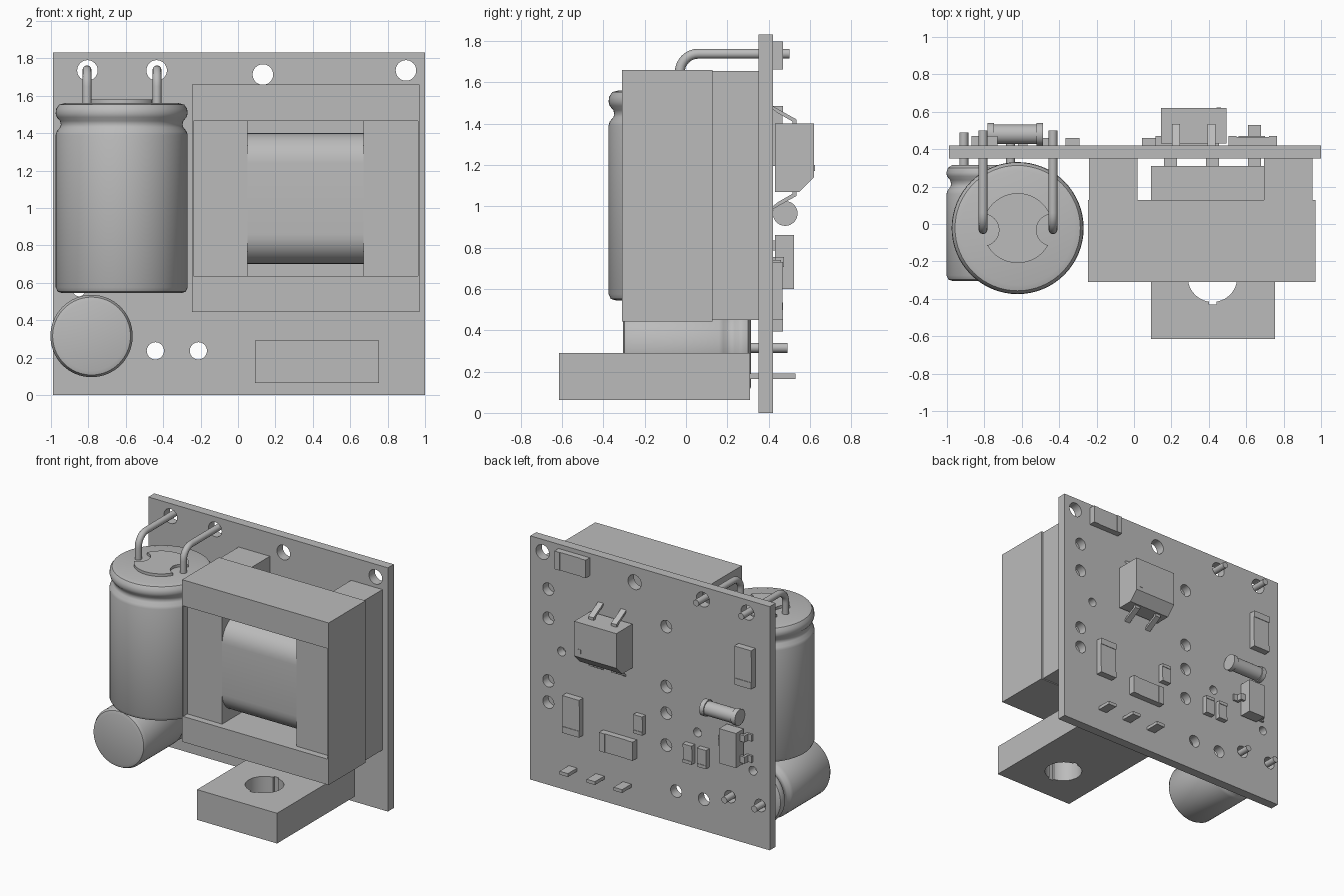
import bpy, bmesh, math
from mathutils import Matrix, Vector

old = bpy.data.objects.get("Cube")
if old:
    bpy.data.objects.remove(old, do_unlink=True)

GREY = (0.5, 0.5, 0.5, 1)
grey = bpy.data.materials.new("plain grey")
grey.use_nodes = True
grey.diffuse_color = GREY
grey.node_tree.nodes["Principled BSDF"].inputs["Base Color"].default_value = GREY


def activate(ob):
    bpy.ops.object.select_all(action='DESELECT')
    ob.select_set(True)
    bpy.context.view_layer.objects.active = ob


def finish(name, bm, smooth=False):
    bmesh.ops.recalc_face_normals(bm, faces=bm.faces)
    me = bpy.data.meshes.new(name)
    bm.to_mesh(me)
    bm.free()
    me.materials.append(grey)
    ob = bpy.data.objects.new(name, me)
    bpy.context.collection.objects.link(ob)
    if smooth:
        activate(ob)
        bpy.ops.object.shade_smooth_by_angle(angle=math.radians(35))
    return ob


def add_box(bm, x, y, z):
    """Box from (low, high) ranges."""
    mid = [sum(r) / 2 for r in (x, y, z)]
    size = [r[1] - r[0] for r in (x, y, z)]
    bmesh.ops.create_cube(bm, size=1, matrix=Matrix.Translation(mid) @ Matrix.Diagonal((*size, 1)))


def box(name, x, y, z):
    bm = bmesh.new()
    add_box(bm, x, y, z)
    return finish(name, bm)


def add_cyl(bm, centre, r, depth, axis='Y', sides=32):
    turn = {'X': Matrix.Rotation(math.pi / 2, 4, 'Y'),
            'Y': Matrix.Rotation(-math.pi / 2, 4, 'X'), 'Z': Matrix()}[axis]
    bmesh.ops.create_cone(bm, cap_ends=True, segments=sides, radius1=r, radius2=r,
                          depth=depth, matrix=Matrix.Translation(centre) @ turn)


def lathe(name, profile, origin, lying=False, steps=64):
    """Spin (radius, height) points about z, or lay the result along +y."""
    bm = bmesh.new()
    vs = [bm.verts.new((r, 0, h)) for r, h in profile]
    es = [bm.edges.new(p) for p in zip(vs, vs[1:])]
    bmesh.ops.spin(bm, geom=vs + es, cent=(0, 0, 0), axis=(0, 0, 1), angle=2 * math.pi, steps=steps)
    bmesh.ops.remove_doubles(bm, verts=bm.verts, dist=1e-4)
    turn = Matrix.Rotation(-math.pi / 2, 4, 'X') if lying else Matrix()
    bm.transform(Matrix.Translation(origin) @ turn)
    return finish(name, bm, True)


def extrude_x(name, yz, x0, x1, smooth=False):
    """Extrude a y-z outline along x."""
    bm = bmesh.new()
    face = bm.faces.new([bm.verts.new((x0, y, z)) for y, z in yz])
    new = bmesh.ops.extrude_face_region(bm, geom=[face])["geom"]
    bmesh.ops.translate(bm, vec=(x1 - x0, 0, 0), verts=[v for v in new if isinstance(v, bmesh.types.BMVert)])
    return finish(name, bm, smooth)


def arc(cy, cz, r, a0, a1, n=8):
    return [(cy + r * math.cos(math.radians(a0 + (a1 - a0) * i / n)),
             cz + r * math.sin(math.radians(a0 + (a1 - a0) * i / n))) for i in range(n + 1)]


def tube(name, points, r):
    cu = bpy.data.curves.new(name, 'CURVE')
    cu.dimensions = '3D'
    cu.bevel_depth, cu.bevel_resolution, cu.use_fill_caps = r, 4, True
    sp = cu.splines.new('POLY')
    sp.points.add(len(points) - 1)
    for p, co in zip(sp.points, points):
        p.co = (*co, 1)
    cu.materials.append(grey)
    ob = bpy.data.objects.new(name, cu)
    bpy.context.collection.objects.link(ob)
    activate(ob)
    bpy.ops.object.convert(target='MESH')
    bpy.ops.object.shade_smooth_by_angle(angle=math.radians(40))


def cut(ob, bm):
    cutter = finish("cutter", bm)
    cutter.hide_render = True
    mod = ob.modifiers.new("cut", 'BOOLEAN')
    mod.operation, mod.object, mod.solver = 'DIFFERENCE', cutter, 'EXACT'
    activate(ob)
    bpy.ops.object.modifier_apply(modifier=mod.name)
    bpy.data.objects.remove(cutter, do_unlink=True)
    bpy.ops.object.shade_smooth_by_angle(angle=math.radians(35))


BACK = 0.42

# Circuit board with drilled holes
board = box("circuit_board", (-0.99, 1), (0.35, BACK), (0, 1.83))
holes = bmesh.new()
groups = [
    (0.055, [(-0.805, 1.735), (-0.435, 1.735), (0.133, 1.713), (0.898, 1.735)]),
    (0.046, [(-0.442, 0.236), (-0.212, 0.236), (-0.91, 0.315), (-0.66, 0.315)]),
    (0.046, [(-0.13, z) for z in (1.45, 1.0, 0.8, 0.56)]),
    (0.046, [(0.85, z) for z in (1.47, 1.25, 0.78, 0.62)]),
    (0.033, [(0.74, 1.03), (-0.39, 0.725), (-0.85, 0.56)]),
]
for r, spots in groups:
    for x, z in spots:
        add_cyl(holes, (x, 0.385, z), r, 0.3)
cut(board, holes)

# Large upright capacitor
CX, CY = -0.622, -0.022
lathe("large_capacitor_can", [
    (0, 0.545), (0.32, 0.545), (0.342, 0.552), (0.353, 0.575), (0.353, 1.39), (0.347, 1.41),
    (0.33, 1.43), (0.325, 1.445), (0.33, 1.465), (0.347, 1.485), (0.353, 1.505), (0.35, 1.53),
    (0.335, 1.552), (0.305, 1.56), (0, 1.56)], (CX, CY, 0))
bm = bmesh.new()
add_cyl(bm, (CX, CY, 1.56), 0.187, 0.04, 'Z', 48)
seal = finish("large_capacitor_seal", bm)
bm = bmesh.new()
for s in (-1, 1):
    add_cyl(bm, (CX + s * 0.185, CY - 0.01, 1.56), 0.085, 0.2, 'Z')
cut(seal, bm)
for side, x in (("right", -0.807), ("left", -0.433)):
    bend = arc(0.06, 1.648, 0.09, 180, 90)
    tube(side + "_capacitor_lead", [(x, -0.03, 1.54)] + [(x, y, z) for y, z in bend] + [(x, 0.5, 1.738)], 0.024)

# Small lying capacitor
lathe("small_capacitor_can", [
    (0, -0.305), (0.185, -0.305), (0.208, -0.298), (0.22, -0.275), (0.22, 0.16), (0.213, 0.18),
    (0.198, 0.2), (0.195, 0.215), (0.2, 0.235), (0.217, 0.255), (0.22, 0.275), (0.212, 0.3),
    (0.19, 0.315), (0, 0.315)], (-0.783, 0, 0.315), lying=True)
for side, x in (("outer", -0.91), ("inner", -0.66)):
    tube(side + "_small_capacitor_lead", [(x, 0.3, 0.315), (x, 0.49, 0.315)], 0.024)

# Transformer core: open-fronted shell with two rear legs
X0, X1, F, R = -0.247, 0.97, -0.31, 0.128
box("core_top", (X0, X1), (F, R), (1.465, 1.66))
box("core_bottom", (X0, X1), (F, R), (0.443, 0.635))
box("core_back", (X0, X1), (-0.02, R), (0.635, 1.465))
box("core_right_wall", (X0, X0 + 0.008), (F, R), (0.635, 1.465))
box("core_left_wall", (X1 - 0.008, X1), (F, R), (0.635, 1.465))
box("right_rear_leg", (-0.24, 0.02), (R, 0.355), (0.45, 1.655))
box("left_rear_leg", (0.695, 0.955), (R, 0.355), (0.45, 1.655))

# Bobbin cheeks and rounded winding
box("right_cheek", (X0 + 0.008, 0.05), (-0.26, -0.02), (0.635, 1.465))
box("left_cheek", (0.67, X1 - 0.008), (-0.26, -0.02), (0.635, 1.465))
outline = [(0, 0.70)] + arc(-0.1, 0.86, 0.16, 270, 180) + arc(-0.1, 1.24, 0.16, 180, 90) + [(0, 1.40)]
extrude_x("winding", outline, 0.05, 0.67, True)

# Terminal block with a vertical hole, notches and three pins
block = box("terminal_block", (0.09, 0.755), (-0.615, 0.31), (0.063, 0.29))
bm = bmesh.new()
add_cyl(bm, (0.42, -0.285, 0.18), 0.132, 0.6, 'Z', 48)
cut(block, bm)
bm = bmesh.new()
add_box(bm, (0.4, 0.44), (-0.43, -0.14), (-0.2, 0.6))
cut(block, bm)
for i, x in enumerate((0.195, 0.42, 0.645)):
    box(f"terminal_pin_{i + 1}", (x - 0.035, x + 0.035), (0.3, 0.53), (0.165, 0.19))


# Chip parts on the back: thin body with two raised end caps
def chip(name, x, z, w, h, top=0.47):
    bm = bmesh.new()
    add_box(bm, (x - w / 2, x + w / 2), (BACK - 0.01, top - 0.004), (z - h / 2, z + h / 2))
    cap = max(w, h) * 0.17
    for s in (-1, 1):
        if w > h:
            c = x + s * (w - cap) / 2
            add_box(bm, (c - cap / 2, c + cap / 2), (BACK - 0.01, top), (z - h / 2, z + h / 2))
        else:
            c = z + s * (h - cap) / 2
            add_box(bm, (x - w / 2, x + w / 2), (BACK - 0.01, top), (c - cap / 2, c + cap / 2))
    finish(name, bm)


chip("top_chip", 0.635, 1.73, 0.26, 0.135)
chip("upper_side_chip", -0.8, 1.34, 0.14, 0.29)
chip("lower_side_chip", 0.63, 0.59, 0.14, 0.28)
chip("bottom_chip", 0.255, 0.465, 0.28, 0.14)
for i, (x, z) in enumerate(((0.08, 0.67), (-0.33, 0.56), (-0.45, 0.56))):
    chip(f"small_chip_{i + 1}", x, z, 0.075, 0.14, 0.46)

# Coupler package with bent legs and pin mark
extrude_x("coupler_body", [(0.43, 1.07), (0.55, 1.07), (0.62, 1.14), (0.62, 1.40), (0.43, 1.40)], 0.145, 0.495)
box("coupler_mark", (0.44, 0.465), (0.62, 0.623), (1.17, 1.2))
for i, x in enumerate((0.225, 0.415)):
    for end, s in (("upper", 1), ("lower", -1)):
        leg = [(0.515, 0.155), (0.535, 0.155), (0.535, 0.185), (0.445, 0.235), (0.42, 0.25),
               (0.42, 0.235), (0.445, 0.215), (0.515, 0.175)]
        extrude_x(f"{end}_coupler_leg_{i + 1}", [(y, 1.235 + s * d) for y, d in leg], x - 0.022, x + 0.022)

# Round resistor with end caps
bm = bmesh.new()
add_cyl(bm, (-0.635, 0.48, 0.965), 0.052, 0.28, 'X')
for s in (-1, 1):
    add_cyl(bm, (-0.635 + s * 0.131, 0.48, 0.965), 0.06, 0.034, 'X')
finish("round_resistor", bm, True)

# Transistor with three legs
box("transistor_body", (-0.78, -0.64), (0.43, 0.522), (0.6, 0.86))
for i, (s, z) in enumerate(((-1, 0.81), (-1, 0.65), (1, 0.73))):
    bm = bmesh.new()
    for a, b, y0, y1 in ((0.06, 0.1, 0.455, 0.475), (0.09, 0.11, 0.42, 0.475), (0.09, 0.14, 0.418, 0.435)):
        add_box(bm, sorted((-0.71 + s * a, -0.71 + s * b)), (y0, y1), (z - 0.025, z + 0.025))
    finish(f"transistor_leg_{i + 1}", bm)
